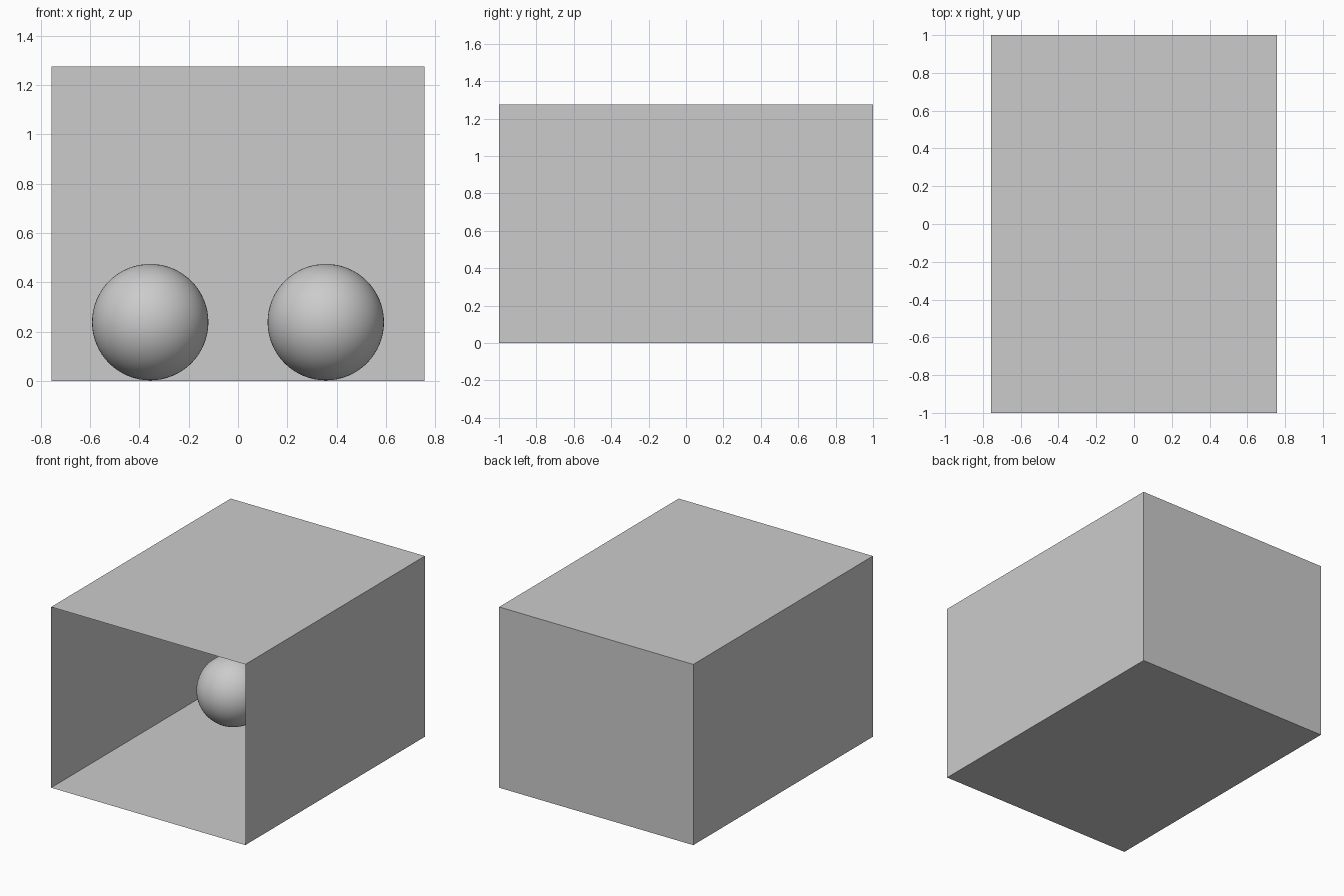
import bpy
import bmesh

if "Cube" in bpy.data.objects:
    bpy.data.objects.remove(bpy.data.objects["Cube"])

W, H, D = 0.757, 1.274, 1.0      # half width, height, half depth
R, SX, SY = 0.236, 0.356, 0.456  # sphere radius and position

grey = bpy.data.materials.new("plain grey")
grey.diffuse_color = (0.6, 0.6, 0.6, 1)
grey.use_nodes = True
grey.node_tree.nodes["Principled BSDF"].inputs["Base Color"].default_value = grey.diffuse_color


def panel(name, corners):
    """One thin wall of the open room."""
    mesh = bpy.data.meshes.new(name)
    bm = bmesh.new()
    bm.faces.new([bm.verts.new(c) for c in corners])
    bm.to_mesh(mesh)
    bm.free()
    mesh.materials.append(grey)
    bpy.context.collection.objects.link(bpy.data.objects.new(name, mesh))


def ball(name, x):
    bpy.ops.mesh.primitive_uv_sphere_add(segments=64, ring_count=32, radius=R,
                                         location=(x, SY, R + 0.002))
    ob = bpy.context.object
    ob.name = name
    ob.data.materials.append(grey)
    bpy.ops.object.shade_smooth()


# Room: floor, ceiling, two side walls and a back wall, open at the front
panel("floor", [(-W, -D, 0), (W, -D, 0), (W, D, 0), (-W, D, 0)])
panel("ceiling", [(-W, -D, H), (-W, D, H), (W, D, H), (W, -D, H)])
panel("left_wall", [(-W, -D, 0), (-W, D, 0), (-W, D, H), (-W, -D, H)])
panel("right_wall", [(W, -D, 0), (W, -D, H), (W, D, H), (W, D, 0)])
panel("back_wall", [(-W, D, 0), (W, D, 0), (W, D, H), (-W, D, H)])

# Pair of balls resting on the floor
ball("left_ball", -SX)
ball("right_ball", SX)
